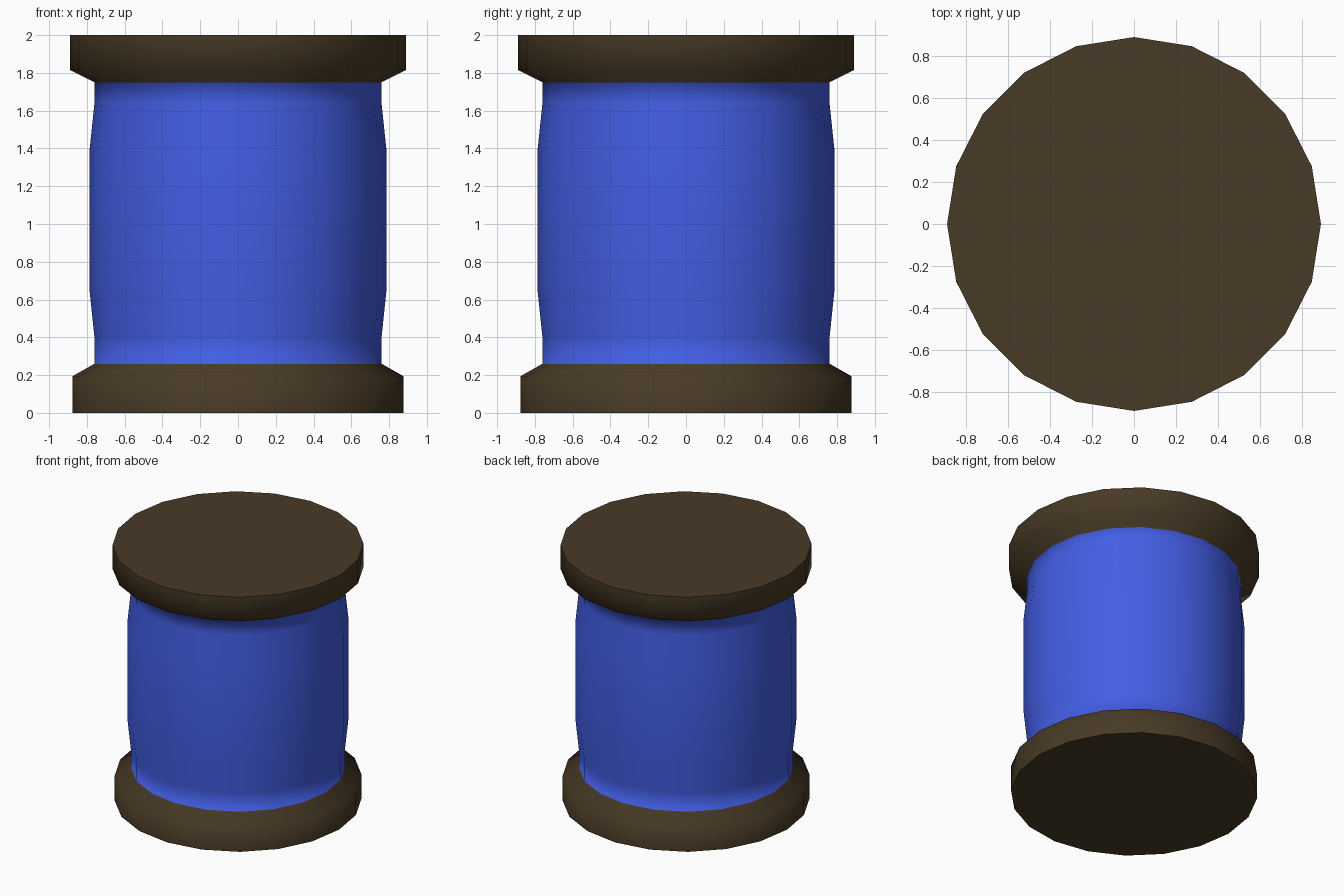
import bpy, bmesh, math

if "Cube" in bpy.data.objects:
    bpy.data.objects.remove(bpy.data.objects["Cube"])

SIDES = 20


def material(name, rgb):
    m = bpy.data.materials.new(name)
    m.diffuse_color = (*rgb, 1.0)
    m.use_nodes = True
    m.node_tree.nodes["Principled BSDF"].inputs["Base Color"].default_value = m.diffuse_color
    return m


wood = material("dark_brown_wood", (0.065, 0.042, 0.019))
thread = material("blue_thread", (0.056, 0.112, 0.78))

# Spool profile: (radius, height), bottom rim, thread bulge, top rim
profile = [
    (0.875, 0.0), (0.875, 0.195), (0.76, 0.26),
    (0.76, 0.40), (0.785, 0.64), (0.785, 1.40), (0.76, 1.64),
    (0.76, 1.75), (0.89, 1.815), (0.89, 2.0),
]

# Lathe the profile into rings and close both ends
bm = bmesh.new()
rings = []
for r, z in profile:
    rings.append([bm.verts.new((r * math.cos(2 * math.pi * i / SIDES),
                                r * math.sin(2 * math.pi * i / SIDES), z))
                  for i in range(SIDES)])
for low, high in zip(rings, rings[1:]):
    for i in range(SIDES):
        j = (i + 1) % SIDES
        bm.faces.new((low[i], low[j], high[j], high[i]))
bm.faces.new(list(reversed(rings[0])))
bm.faces.new(rings[-1])

# Thread colour between the two wooden rims
for f in bm.faces:
    f.material_index = 1 if 0.26 < f.calc_center_median().z < 1.75 else 0

mesh = bpy.data.meshes.new("thread_spool")
bm.to_mesh(mesh)
bm.free()
mesh.materials.append(wood)
mesh.materials.append(thread)
spool = bpy.data.objects.new("thread_spool", mesh)
bpy.context.collection.objects.link(spool)

# Smooth round the sides, crisp at the end caps
bpy.context.view_layer.objects.active = spool
spool.select_set(True)
bpy.ops.object.shade_smooth_by_angle(angle=math.radians(75))
